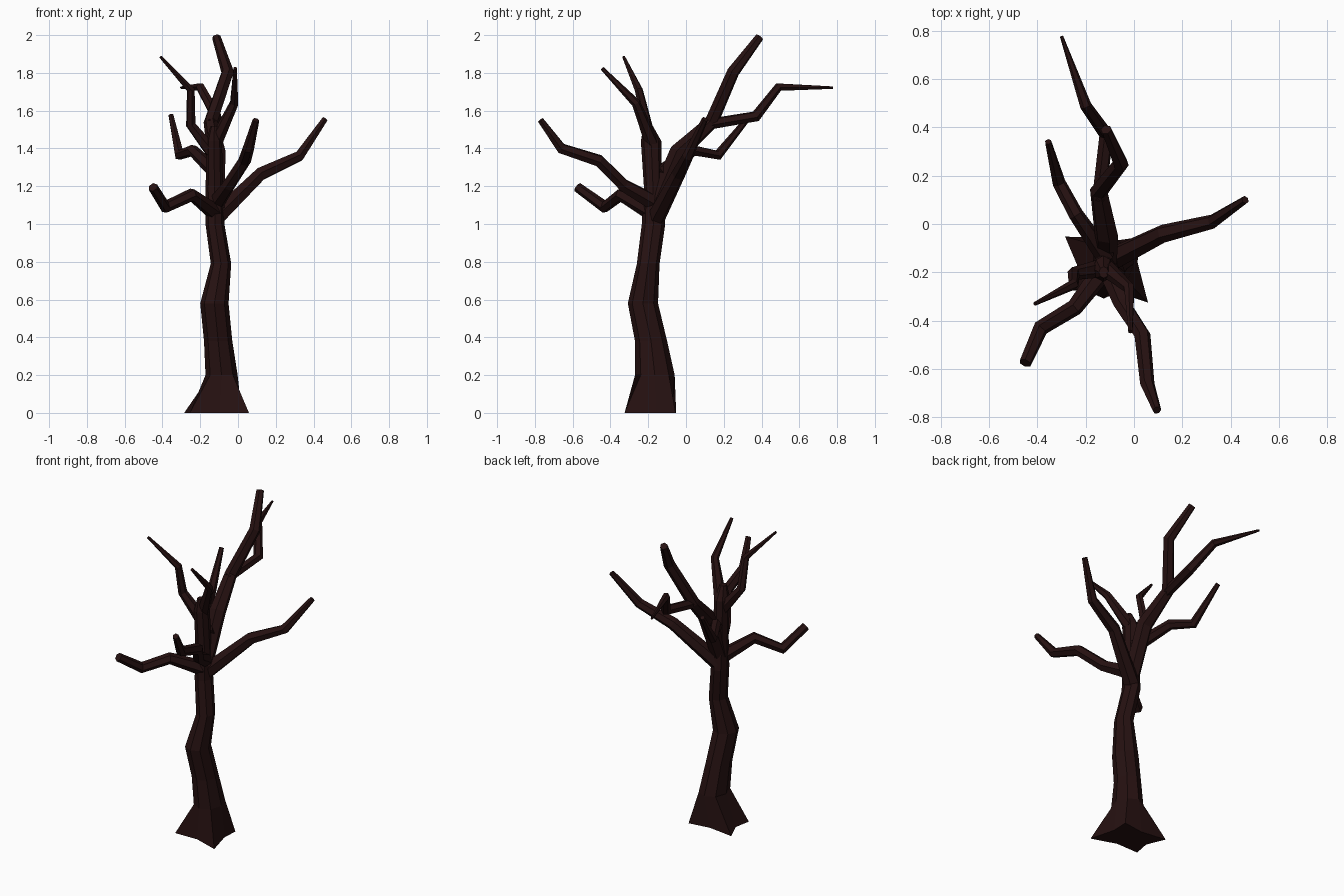
import bpy, bmesh, math
from mathutils import Vector

bark = bpy.data.materials.new("dark bark")
bark.diffuse_color = (0.019, 0.0055, 0.0055, 1)


def skin(name, rings):
    """Bridge a list of equal-length rings into a closed flat-shaded solid."""
    bm = bmesh.new()
    loops = [[bm.verts.new(p) for p in r] for r in rings]
    n = len(rings[0])
    for a, b in zip(loops, loops[1:]):
        for i in range(n):
            j = (i + 1) % n
            bm.faces.new((a[i], a[j], b[j], b[i]))
    bm.faces.new(loops[0])
    bm.faces.new(loops[-1])
    bmesh.ops.recalc_face_normals(bm, faces=bm.faces[:])
    me = bpy.data.meshes.new(name)
    bm.to_mesh(me)
    bm.free()
    me.materials.append(bark)
    ob = bpy.data.objects.new(name, me)
    bpy.context.collection.objects.link(ob)
    return ob


def limb(name, path, sides=6):
    """Tapered angular tube through (x, y, z, radius) points, mitred at bends."""
    pts = [Vector(p[:3]) for p in path]
    dirs = [(b - a).normalized() for a, b in zip(pts, pts[1:])]
    side = dirs[0].orthogonal().normalized()
    rings = []
    for i, p in enumerate(pts):
        d0, d1 = dirs[max(i - 1, 0)], dirs[min(i, len(dirs) - 1)]
        t = (d0 + d1).normalized()
        side = (side - t * side.dot(t)).normalized()
        up = t.cross(side)
        r = path[i][3]
        rings.append([p + r * (math.cos(a) * side + math.sin(a) * up)
                      for a in (math.tau * k / sides for k in range(sides))])
    return skin(name, rings)


# trunk: star-shaped root flare, then octagonal rings (z, x, y, rx, ry)
roots = [(-0.285, -0.052), (-0.12, -0.075), (0.02, -0.055), (0.015, -0.16),
         (0.058, -0.325), (-0.10, -0.272), (-0.255, -0.275), (-0.235, -0.17)]
trunk = [[(x, y, 0) for x, y in roots]]
for z, x, y, rx, ry in [(0.20, -0.087, -0.165, 0.085, 0.105),
                        (0.38, -0.105, -0.185, 0.075, 0.085),
                        (0.58, -0.125, -0.228, 0.075, 0.080),
                        (0.79, -0.090, -0.200, 0.054, 0.060),
                        (1.00, -0.122, -0.172, 0.050, 0.062),
                        (1.20, -0.125, -0.175, 0.046, 0.048),
                        (1.44, -0.127, -0.185, 0.042, 0.054),
                        (1.52, -0.125, -0.200, 0.020, 0.024)]:
    trunk.append([(x + rx * math.cos(a), y + ry * math.sin(a), z)
                  for a in (math.radians(135 - 45 * k) for k in range(8))])
skin("trunk", trunk)

# branches
limb("right_branch", [(-0.12, -0.16, 1.03, 0.05), (0.12, -0.04, 1.265, 0.038),
                      (0.325, 0.01, 1.36, 0.03), (0.46, 0.1, 1.555, 0.017)])
limb("front_branch", [(-0.11, -0.18, 1.12, 0.045), (-0.05, -0.33, 1.205, 0.036),
                      (0.035, -0.46, 1.335, 0.034), (0.055, -0.66, 1.40, 0.03),
                      (0.095, -0.77, 1.55, 0.018)])
limb("front_left_branch", [(-0.12, -0.18, 1.06, 0.045), (-0.245, -0.345, 1.155, 0.035),
                           (-0.385, -0.43, 1.09, 0.033), (-0.45, -0.575, 1.195, 0.026)])
limb("back_left_branch", [(-0.115, -0.14, 1.27, 0.04), (-0.24, 0.04, 1.39, 0.031),
                          (-0.31, 0.17, 1.365, 0.028), (-0.355, 0.34, 1.575, 0.014)])
limb("back_limb", [(-0.12, -0.17, 1.08, 0.05), (-0.115, -0.04, 1.38, 0.05),
                   (-0.145, 0.135, 1.54, 0.038), (-0.055, 0.25, 1.805, 0.034),
                   (-0.115, 0.39, 1.99, 0.023)])
limb("back_limb_fork", [(-0.145, 0.1, 1.525, 0.03), (-0.115, 0.37, 1.57, 0.03),
                        (-0.2, 0.49, 1.725, 0.024), (-0.30, 0.777, 1.722, 0.007)])
limb("upper_left_branch", [(-0.12, -0.18, 1.36, 0.04), (-0.25, -0.205, 1.525, 0.027),
                           (-0.25, -0.25, 1.71, 0.022), (-0.41, -0.33, 1.885, 0.008)])
limb("upper_right_branch", [(-0.12, -0.18, 1.43, 0.038), (-0.02, -0.265, 1.64, 0.024),
                            (-0.015, -0.445, 1.825, 0.01)])
